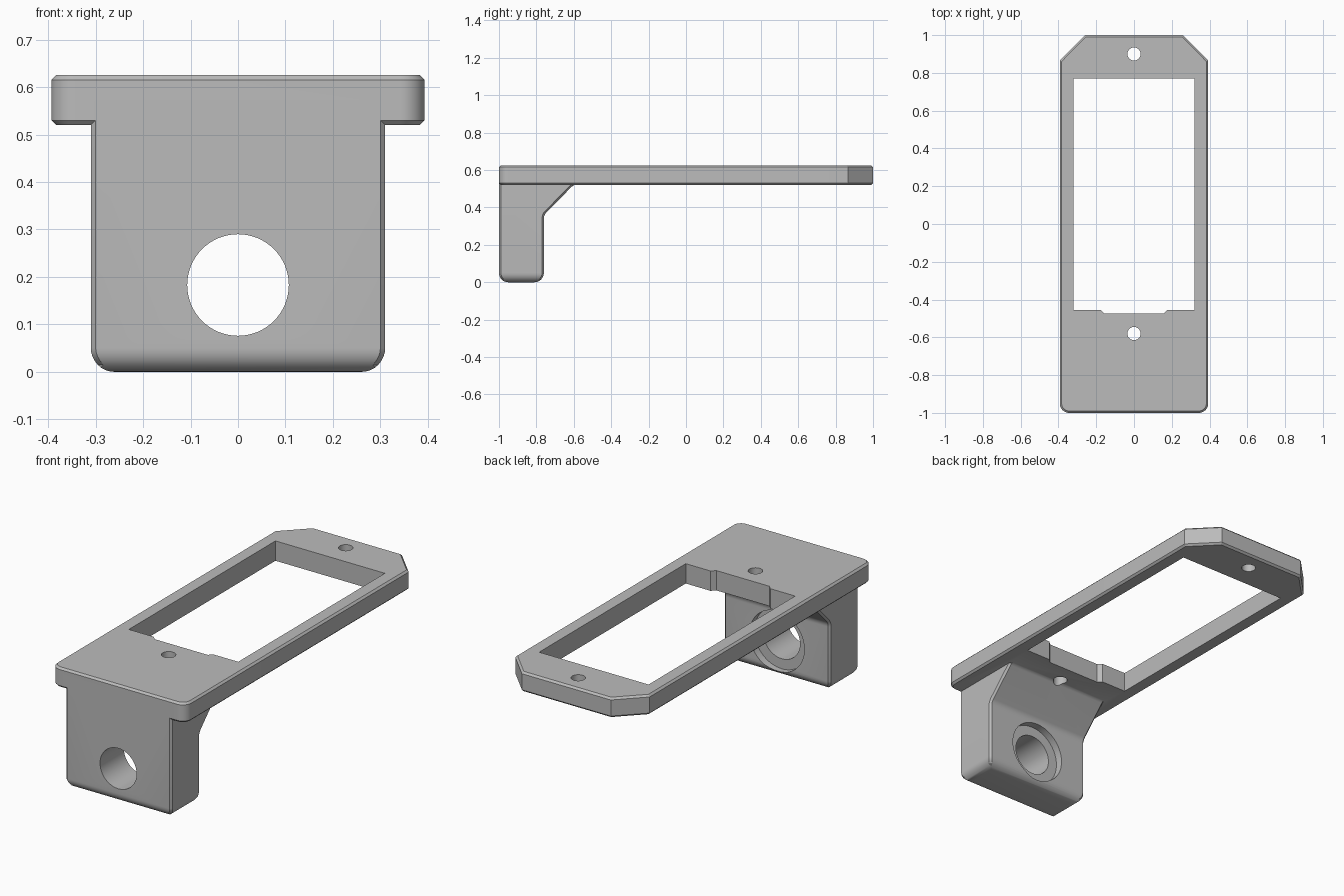
import bpy, bmesh, math
from mathutils import Vector

cube = bpy.data.objects.get("Cube")
if cube:
    bpy.data.objects.remove(cube, do_unlink=True)

grey = bpy.data.materials.new("plain grey")
grey.use_nodes = True
COLOUR = (0.5, 0.5, 0.5, 1)
grey.diffuse_color = COLOUR
grey.node_tree.nodes["Principled BSDF"].inputs["Base Color"].default_value = COLOUR


def rounded(corners, steps=8):
    """Outline from (a, b, radius) corners; a zero radius stays sharp."""
    out = []
    for i, (a, b, r) in enumerate(corners):
        p = Vector((a, b))
        if not r:
            out.append(p)
            continue
        u = (Vector(corners[i - 1][:2]) - p).normalized()
        v = (Vector(corners[(i + 1) % len(corners)][:2]) - p).normalized()
        half = u.angle(v) / 2
        mid = p + (u + v).normalized() * r / math.sin(half)
        start = p + u * r / math.tan(half) - mid
        end = p + v * r / math.tan(half) - mid
        for k in range(steps + 1):
            out.append(mid + start.lerp(end, k / steps).normalized() * r)
    return out


def prism(outline, low, high, place):
    """Extrude a 2D outline; place maps (a, b, depth) to a 3D point."""
    bm = bmesh.new()
    face = bm.faces.new([bm.verts.new(place(p[0], p[1], low)) for p in outline])
    top = bmesh.ops.extrude_face_region(bm, geom=[face])["geom"]
    shift = Vector(place(0, 0, high)) - Vector(place(0, 0, low))
    bmesh.ops.translate(bm, vec=shift, verts=[g for g in top if isinstance(g, bmesh.types.BMVert)])
    # Keep exactly one cap at each end
    if not all(e.is_manifold for e in bm.edges):
        bmesh.ops.holes_fill(bm, edges=[e for e in bm.edges if e.is_boundary])
    bmesh.ops.recalc_face_normals(bm, faces=bm.faces[:])
    return bm


def bevel(bm, rule, width, segments=1):
    edges = [e for e in bm.edges if rule(e)]
    bmesh.ops.bevel(bm, geom=edges, offset=width, segments=segments, profile=0.5,
                    affect='EDGES', clamp_overlap=False)


def finish(bm, name):
    mesh = bpy.data.meshes.new(name)
    bm.to_mesh(mesh)
    bm.free()
    mesh.materials.append(grey)
    ob = bpy.data.objects.new(name, mesh)
    bpy.context.collection.objects.link(ob)
    return ob


def along_z(a, b, d):
    return (a, b, d)


def along_y(a, b, d):
    return (a, d, b)


def along_x(a, b, d):
    return (d, a, b)


def circle(a, b, r, n=64):
    return [(a + r * math.cos(math.tau * i / n), b + r * math.sin(math.tau * i / n)) for i in range(n)]


W, H = 0.393, 0.31            # half widths of plate and hanger
BASE, TOP = 0.52, 0.625       # plate underside and top
BACK = -0.76                  # rear face of the hanger
EDGE = 0.01                   # small chamfer

# Plate: rounded front corners, clipped rear corners, chamfered rims
bm = prism(rounded([(-W, -1, 0.05), (W, -1, 0.05), (W, 0.865, 0), (0.26, 1, 0),
                    (-0.26, 1, 0), (-W, 0.865, 0)]), BASE, TOP, along_z)
bevel(bm, lambda e: abs(e.verts[0].co.z - e.verts[1].co.z) < 1e-5, EDGE)
bracket = finish(bm, "bracket")

# Hanger with sloping gusset, its top buried in the plate
SEAT = BASE + 0.002
bm = prism(rounded([(-1, 0, 0), (BACK, 0, 0), (BACK, 0.36, 0.05), (-0.6, SEAT, 0.04),
                    (-0.57, SEAT, 0), (-0.57, 0.57, 0), (-1, 0.57, 0)]), -H, H, along_x)
bevel(bm, lambda e: all(v.co.z < 1e-5 and abs(v.co.x) > H - 1e-5 for v in e.verts), 0.05, 8)


def rim(e):
    """Sharp edges around the front face and along the rear outline."""
    mid = (e.verts[0].co + e.verts[1].co) / 2
    return mid.z < BASE - 0.001 and e.calc_face_angle(0) > math.radians(60)


bevel(bm, rim, EDGE)
hanger = finish(bm, "hanger")

# Cutters: window with notch, screw holes, bore and its counterbore
window = [(-0.32, -0.455), (-0.175, -0.455), (-0.155, -0.475), (0.155, -0.475),
          (0.175, -0.455), (0.32, -0.455), (0.32, 0.77), (-0.32, 0.77)]
cutters = [
    finish(prism(window, 0.4, 0.7, along_z), "window_cutter"),
    finish(prism(circle(0, 0.9, 0.035, 32), 0.3, 0.7, along_z), "rear_hole_cutter"),
    finish(prism(circle(0, -0.58, 0.035, 32), 0.3, 0.7, along_z), "front_hole_cutter"),
    finish(prism(circle(0, 0.183, 0.107), -1.1, -0.6, along_y), "bore_cutter"),
    finish(prism(circle(0, 0.183, 0.16), BACK - 0.04, -0.6, along_y), "counterbore_cutter"),
]

for tool in [hanger] + cutters:
    mod = bracket.modifiers.new(tool.name, 'BOOLEAN')
    mod.operation = 'UNION' if tool is hanger else 'DIFFERENCE'
    mod.solver = 'EXACT'
    mod.object = tool

# Bake the booleans and drop the helpers
bpy.context.view_layer.update()
baked = bpy.data.meshes.new_from_object(bracket.evaluated_get(bpy.context.evaluated_depsgraph_get()))
bracket.modifiers.clear()
bracket.data = baked
for tool in [hanger] + cutters:
    bpy.data.objects.remove(tool, do_unlink=True)

for ob in bpy.context.selected_objects:
    ob.select_set(False)
bracket.select_set(True)
bpy.context.view_layer.objects.active = bracket
bpy.ops.object.shade_smooth_by_angle(angle=math.radians(25))
